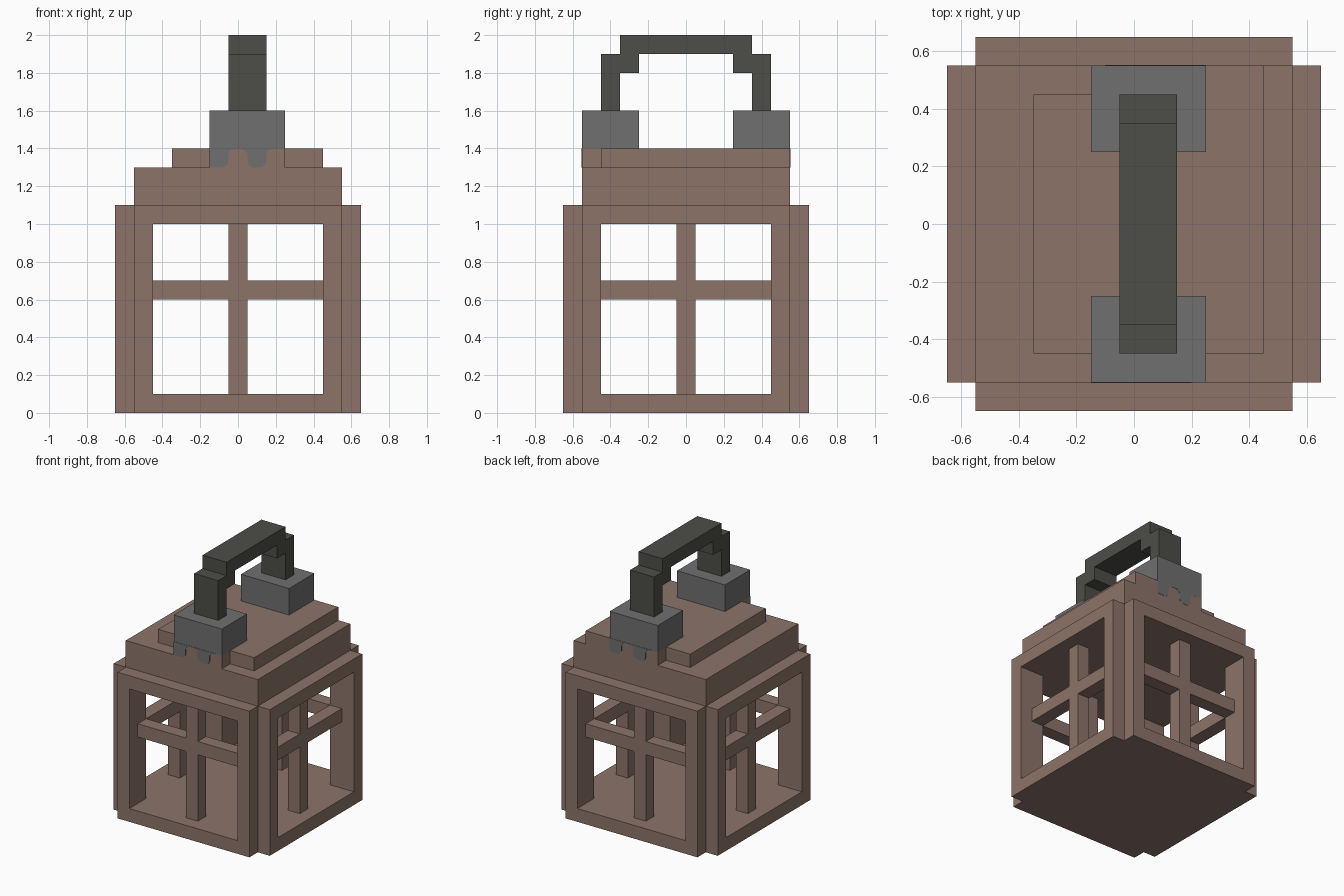
import bpy, bmesh, math
from mathutils import Matrix, Vector

if "Cube" in bpy.data.objects:
    bpy.data.objects.remove(bpy.data.objects["Cube"], do_unlink=True)


def material(name, rgb):
    m = bpy.data.materials.new(name)
    m.use_nodes = True
    m.diffuse_color = (*rgb, 1)
    m.node_tree.nodes["Principled BSDF"].inputs["Base Color"].default_value = (*rgb, 1)
    return m


BROWN = material("brown wood", (0.266, 0.174, 0.144))
GREY = material("grey stone", (0.165, 0.162, 0.165))
DARK = material("dark iron", (0.074, 0.076, 0.065))


def finish(name, bm, mat, matrix=None):
    if matrix is not None:
        bm.transform(matrix)
    bmesh.ops.recalc_face_normals(bm, faces=bm.faces)
    me = bpy.data.meshes.new(name)
    bm.to_mesh(me)
    bm.free()
    me.materials.append(mat)
    ob = bpy.data.objects.new(name, me)
    bpy.context.collection.objects.link(ob)
    return ob


def box(name, lo, hi, mat):
    bm = bmesh.new()
    bmesh.ops.create_cube(bm, size=1)
    for v in bm.verts:
        v.co = Vector([(a + b) / 2 + c * (b - a) for a, b, c in zip(lo, hi, v.co)])
    return finish(name, bm, mat)


def prism(name, points, depth, mat, matrix=None):
    """Extrude a profile given as 3D points along the depth vector."""
    bm = bmesh.new()
    face = bm.faces.new([bm.verts.new(p) for p in points])
    ext = bmesh.ops.extrude_face_region(bm, geom=[face])
    bmesh.ops.translate(bm, vec=depth,
                        verts=[v for v in ext["geom"] if isinstance(v, bmesh.types.BMVert)])
    return finish(name, bm, mat, matrix)


def window_frame(name, matrix):
    """Rectangular ring on the front side, turned into place by matrix."""
    bm = bmesh.new()
    outer = [(-.55, 0), (.55, 0), (.55, 1.1), (-.55, 1.1)]
    inner = [(-.45, .1), (.45, .1), (.45, 1.0), (-.45, 1.0)]
    of, inf, ib, ob = [[bm.verts.new((x, y, z)) for x, z in ring]
                       for ring, y in ((outer, -.65), (inner, -.65), (inner, -.55), (outer, -.55))]
    for a, b in ((of, inf), (inf, ib), (ib, ob), (ob, of)):
        for i in range(4):
            j = (i + 1) % 4
            bm.faces.new((a[i], a[j], b[j], b[i]))
    return finish(name, bm, BROWN, matrix)


# Floor, ceiling, roof and corner posts
box("floor", (-.55, -.55, 0), (.55, .55, .1), BROWN)
box("ceiling", (-.55, -.55, 1.0), (.55, .55, 1.1), BROWN)
box("roof", (-.55, -.55, 1.1), (.55, .55, 1.3), BROWN)
for sx, ns in ((-1, "right"), (1, "left")):
    for sy, nf in ((-1, "front"), (1, "back")):
        x, y = sx * .5, sy * .5
        box(f"corner_post_{nf}_{ns}", (x - .05, y - .05, .1), (x + .05, y + .05, 1.0), BROWN)

# Window frames with recessed crossbars, one on each side
cross = [(-.05, .1), (.05, .1), (.05, .6), (.45, .6), (.45, .7), (.05, .7),
         (.05, 1.0), (-.05, 1.0), (-.05, .7), (-.45, .7), (-.45, .6), (-.05, .6)]
for k, side in enumerate(("front", "left", "back", "right")):
    turn = Matrix.Rotation(k * math.pi / 2, 4, "Z")
    window_frame(f"window_frame_{side}", turn)
    prism(f"window_bars_{side}", [(x, -.55, z) for x, z in cross], (0, .1, 0), BROWN, turn)

# Upper roof step: off-centre, with a front tab and a wider back tab
step = [(-.35, -.45), (-.15, -.45), (-.15, -.55), (.25, -.55), (.25, -.45), (.45, -.45),
        (.45, .55), (-.15, .55), (-.15, .45), (-.35, .45)]
prism("roof_step", [(x, y, 1.3) for x, y in step], (0, 0, .1), BROWN)

# Handle mounts, with thin painted drips below; the back one is turned round
drips = [(-.2, 1.4), (-.2, 1.3), (-.13, 1.3), (-.11, 1.31), (-.1, 1.33), (-.1, 1.37),
         (-.09, 1.388), (-.07, 1.396), (-.03, 1.396), (-.01, 1.388), (0, 1.37), (0, 1.33),
         (.01, 1.31), (.03, 1.3), (.07, 1.3), (.09, 1.31), (.1, 1.33), (.1, 1.37),
         (.11, 1.388), (.13, 1.396), (.15, 1.4)]
for k, side in enumerate(("front", "back")):
    place = Matrix.Translation((.05, 0, 0)) @ Matrix.Rotation(k * math.pi, 4, "Z")
    y0, y1 = ((-.55, -.25), (.25, .55))[k]
    box(f"handle_mount_{side}", (-.15, y0, 1.4), (.25, y1, 1.6), GREY)
    prism(f"mount_drips_{side}", [(x, -.552, z) for x, z in drips], (0, .004, 0), GREY, place)

# Stepped arch handle
half = [(.35, 2.0), (.35, 1.9), (.45, 1.9), (.45, 1.6), (.35, 1.6), (.35, 1.8),
        (.25, 1.8), (.25, 1.9)]
arch = half + [(-y, z) for y, z in reversed(half)]
prism("handle", [(-.05, y, z) for y, z in arch], (.2, 0, 0), DARK)
